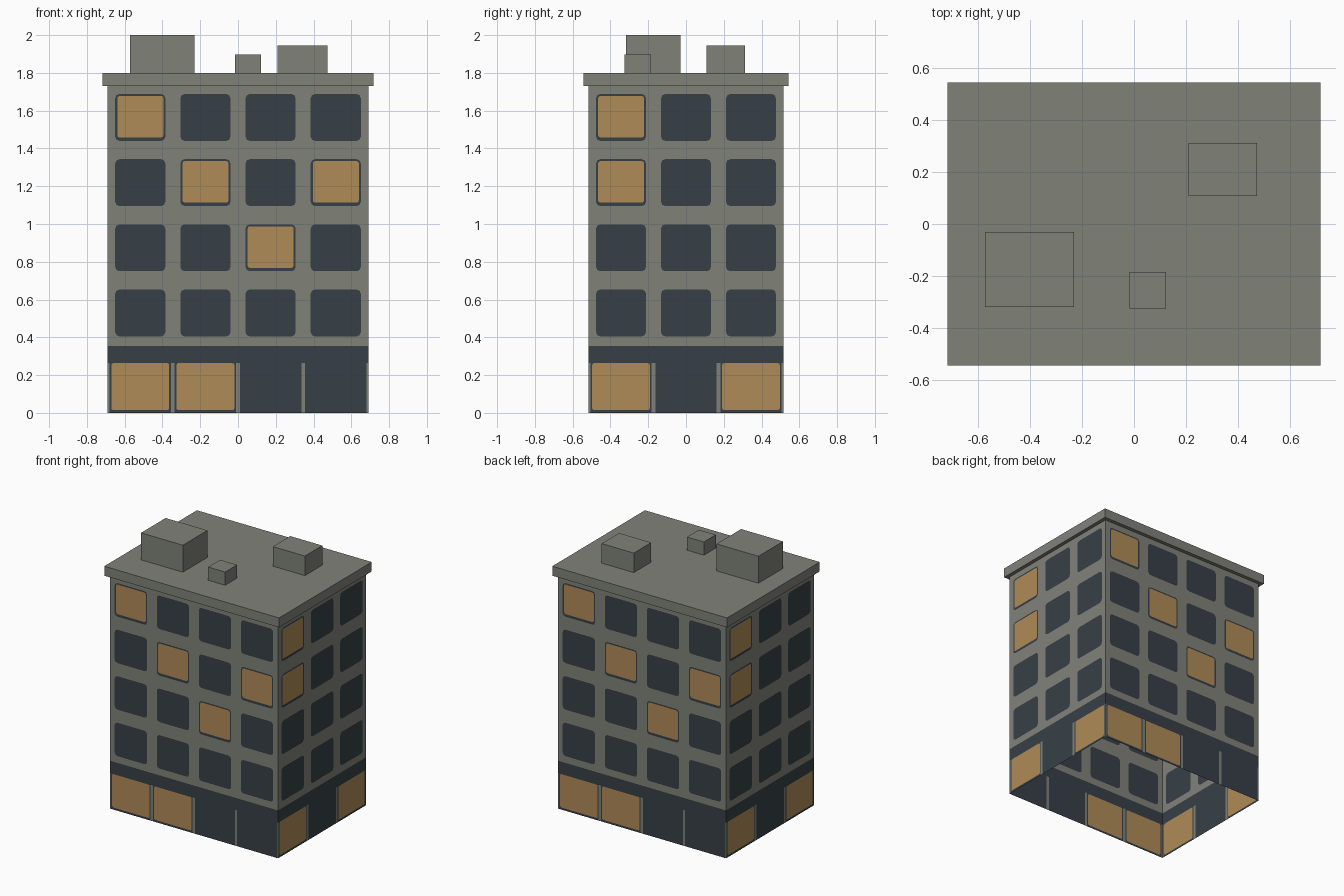
import bpy, bmesh
from math import cos, sin, pi
from mathutils import Matrix, Vector

if "Cube" in bpy.data.objects:
    bpy.data.objects.remove(bpy.data.objects["Cube"])


def material(name, rgb):
    m = bpy.data.materials.new(name)
    m.use_nodes = True
    m.diffuse_color = (*rgb, 1)
    m.node_tree.nodes["Principled BSDF"].inputs["Base Color"].default_value = (*rgb, 1)
    return m


MATS = [material("grey concrete", (0.216, 0.223, 0.191)),
        material("dark glass", (0.037, 0.051, 0.063)),
        material("lit window", (0.434, 0.258, 0.098))]
WALL, DARK, LIT = range(3)

HALF_X, HALF_Y = 0.69, 0.516
BAND_LOW, BAND_TOP, STOREY = 0.265, 0.355, 0.345


def finish(name, bm):
    me = bpy.data.meshes.new(name)
    bm.to_mesh(me)
    bm.free()
    for m in MATS:
        me.materials.append(m)
    ob = bpy.data.objects.new(name, me)
    bpy.context.collection.objects.link(ob)
    return ob


def box(name, x0, x1, y0, y1, z0, z1):
    bm = bmesh.new()
    size = Matrix.Diagonal((x1 - x0, y1 - y0, z1 - z0, 1))
    centre = Matrix.Translation(((x0 + x1) / 2, (y0 + y1) / 2, (z0 + z1) / 2))
    bmesh.ops.create_cube(bm, size=1, matrix=centre @ size)
    return finish(name, bm)


def outline(u0, u1, z0, z1, r=0.0):
    """Rectangle with rounded corners, three points per corner."""
    corners = [(u0 + r, z0 + r), (u1 - r, z0 + r), (u1 - r, z1 - r), (u0 + r, z1 - r)]
    pts = []
    for i, (u, z) in enumerate(corners):
        for k in range(3):
            a = pi + i * pi / 2 + k * pi / 4
            pts.append((u + r * cos(a), z + r * sin(a)))
    return pts


def facade(name, length, depth, turn, lit_windows, lit_shops):
    """One flat wall with painted bays, turned about z to its side."""
    bm = bmesh.new()
    rot = Matrix.Rotation(turn, 3, "Z")

    def fill(pts, mat):
        ring = []
        for p in pts:
            if all(abs(p[0] - q[0]) + abs(p[1] - q[1]) > 1e-5 for q in ring):
                ring.append(p)
        if len(ring) > 2:
            verts = [bm.verts.new(rot @ Vector((u, -depth, z))) for u, z in ring]
            bm.faces.new(verts).material_index = mat

    def surround(outer, inner, mat):
        for i in range(len(outer)):
            j = (i + 1) % len(outer)
            fill([outer[i], outer[j], inner[j], inner[i]], mat)

    bays = len(lit_shops)
    pitch = length / bays
    for c in range(bays):
        u0 = c * pitch - length / 2
        u1 = u0 + pitch
        # Upper windows
        for r in range(4):
            z0 = BAND_TOP + r * STOREY
            pane = outline(u0 + 0.04, u1 - 0.04, z0 + 0.05, z0 + 0.298, 0.022)
            surround(outline(u0, u1, z0, z0 + STOREY), pane, WALL)
            if (c, r) in lit_windows:
                glow = outline(u0 + 0.051, u1 - 0.05, z0 + 0.068, z0 + 0.288, 0.012)
                surround(pane, glow, DARK)
                fill(glow, LIT)
            else:
                fill(pane, DARK)
        # Shop fronts between slim piers
        a, b = u0 + 0.01, u1 - 0.01
        fill(outline(u0, a, 0, BAND_LOW), WALL)
        fill(outline(b, u1, 0, BAND_LOW), WALL)
        shop = outline(a, b, 0, BAND_LOW)
        if lit_shops[c]:
            glow = outline(a + 0.009, b - 0.009, 0.015, BAND_LOW - 0.002, 0.01)
            surround(shop, glow, DARK)
            fill(glow, LIT)
        else:
            fill(shop, DARK)
    # Sign band above the shops
    fill(outline(-length / 2, length / 2, BAND_LOW, BAND_TOP), DARK)
    bmesh.ops.remove_doubles(bm, verts=bm.verts, dist=1e-5)
    return finish(name, bm)


# Opposite walls share the same layout; the building is open underneath
long_lit = {(0, 3), (1, 2), (3, 2), (2, 1)}
short_lit = {(0, 3), (0, 2)}
for name, turn in (("front_wall", 0), ("back_wall", pi)):
    facade(name, 2 * HALF_X, HALF_Y, turn, long_lit, (True, True, False, False))
for name, turn in (("left_wall", pi / 2), ("right_wall", -pi / 2)):
    facade(name, 2 * HALF_Y, HALF_X, turn, short_lit, (True, False, True))

# Roof slab and rooftop units
box("roof_slab", -0.717, 0.717, -0.543, 0.543, 1.73, 1.8)
box("large_roof_unit", -0.573, -0.23, -0.318, -0.03, 1.8, 2.0)
box("small_roof_unit", -0.017, 0.122, -0.325, -0.185, 1.8, 1.898)
box("medium_roof_unit", 0.21, 0.473, 0.108, 0.312, 1.8, 1.945)
